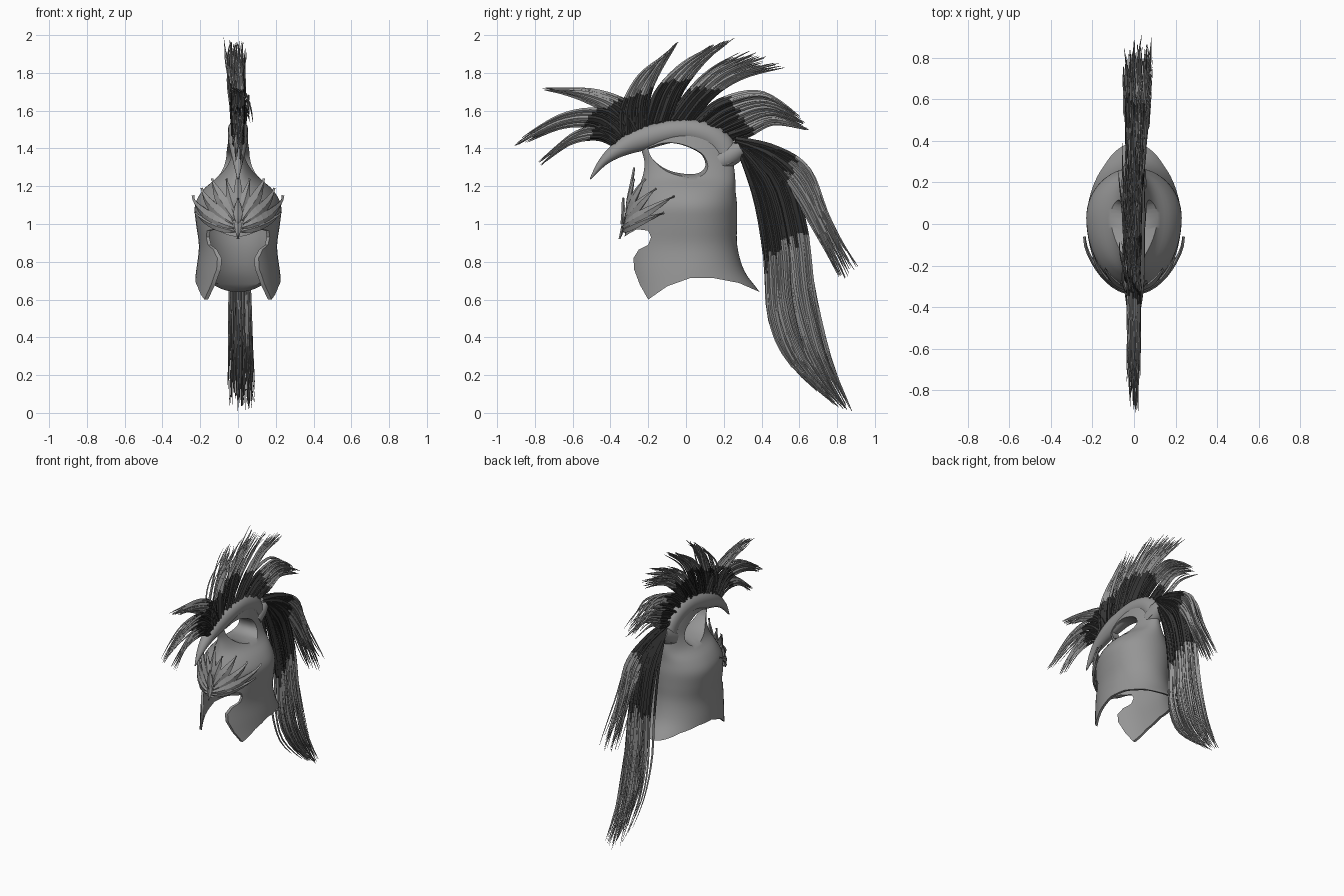
import bpy, bmesh, math, random
from mathutils import Vector

random.seed(4)
cube = bpy.data.objects.get("Cube")
if cube:
    bpy.data.objects.remove(cube, do_unlink=True)


def material(name, value):
    mat = bpy.data.materials.new(name)
    mat.use_nodes = True
    color = (value, value, value, 1)
    mat.diffuse_color = color
    mat.node_tree.nodes["Principled BSDF"].inputs["Base Color"].default_value = color
    return mat


STEEL = material("steel grey", 0.3)
LIGHT = material("light hair", 0.3)
DARK = material("dark hair", 0.035)


def make_object(name, bm, mats):
    bmesh.ops.recalc_face_normals(bm, faces=bm.faces)
    mesh = bpy.data.meshes.new(name)
    bm.to_mesh(mesh)
    bm.free()
    for mat in mats:
        mesh.materials.append(mat)
    obj = bpy.data.objects.new(name, mesh)
    bpy.context.collection.objects.link(obj)
    return obj


def activate(obj):
    bpy.ops.object.select_all(action="DESELECT")
    obj.select_set(True)
    bpy.context.view_layer.objects.active = obj


def smooth_shade(obj, angle=40):
    activate(obj)
    bpy.ops.object.shade_smooth_by_angle(angle=math.radians(angle))


def along(points, t):
    """Point at t on a smooth curve through the given tuples."""
    f = min(max(t, 0), 1) * (len(points) - 1)
    i = min(int(f), len(points) - 2)
    u = f - i
    p = [Vector(points[min(max(i + k, 0), len(points) - 1)]) for k in (-1, 0, 1, 2)]
    return 0.5 * (2 * p[1] + (p[2] - p[0]) * u
                  + (2 * p[0] - 5 * p[1] + 4 * p[2] - p[3]) * u ** 2
                  + (3 * p[1] - p[0] - 3 * p[2] + p[3]) * u ** 3)


def add_loft(bm, rings):
    """Skin closed rings and cap both ends."""
    loops = [[bm.verts.new(p) for p in ring] for ring in rings]
    n = len(loops[0])
    faces = []
    for a, b in zip(loops, loops[1:]):
        faces += [bm.faces.new((a[i], a[(i + 1) % n], b[(i + 1) % n], b[i]))
                  for i in range(n)]
    bm.faces.new(loops[0])
    bm.faces.new(loops[-1][::-1])
    return faces


def loft(name, rings):
    bm = bmesh.new()
    add_loft(bm, rings)
    return make_object(name, bm, [STEEL])


# Helmet body: height, front y, back y, half width
MID = 0.03
ROWS = [(0.52, -0.31, 0.47, 0.25), (0.64, -0.315, 0.39, 0.235),
        (0.75, -0.325, 0.31, 0.222), (0.88, -0.33, 0.272, 0.207),
        (1.0, -0.315, 0.27, 0.222), (1.1, -0.30, 0.27, 0.228),
        (1.18, -0.26, 0.262, 0.185), (1.25, -0.23, 0.26, 0.11),
        (1.33, -0.22, 0.25, 0.072), (1.42, -0.24, 0.235, 0.055),
        (1.5, -0.21, 0.19, 0.04), (1.53, -0.12, 0.1, 0.02)]


def body_ring(row, inset=0):
    z, front, back, half = row
    ring = []
    for i in range(64):
        a = math.tau * i / 64
        reach = (MID - front if math.cos(a) > 0 else back - MID) - inset
        ring.append(Vector(((half - inset) * math.sin(a), MID - reach * math.cos(a), z)))
    return ring


helmet = loft("helmet_shell", [body_ring(along(ROWS, i / 44)) for i in range(45)])
cavity = loft("cavity_cutter", [body_ring(along(ROWS[:7], i / 20 - 0.001), 0.016)
                                for i in range(21)])
for v in cavity.data.vertices:
    v.co.z -= 0.012

# Lower edge, cheek guards and face opening, cut from the side
EDGE = [(0.6, 0.62), (0.39, 0.64), (0.28, 0.688), (0.15, 0.713), (0.02, 0.713),
        (-0.1, 0.67), (-0.2, 0.6), (-0.245, 0.68), (-0.275, 0.76), (-0.278, 0.82),
        (-0.25, 0.865), (-0.2, 0.89), (-0.185, 0.93), (-0.2, 0.965),
        (-0.26, 0.972), (-0.3, 0.95), (-0.36, 0.91), (-0.6, 0.91), (-0.6, 0.4), (0.6, 0.4)]
opening = loft("opening_cutter", [[Vector((x, y, z)) for y, z in EDGE] for x in (-0.5, 0.5)])

# Flared window under the crest
WINDOW = [(-0.2, 1.4), (-0.12, 1.425), (-0.03, 1.42), (0.07, 1.375), (0.1, 1.32),
          (0.08, 1.28), (0.02, 1.265), (-0.09, 1.285), (-0.17, 1.34)]
outline = [along(WINDOW + WINDOW[:1], i / 36) for i in range(36)]
center = Vector((-0.03, 1.345))
rings = []
for x, grow in ((-0.2, 1.5), (-0.04, 1.02), (0.04, 1.02), (0.2, 1.5)):
    pts = [center + (p - center) * grow for p in outline]
    rings.append([Vector((x, p.x, p.y)) for p in pts])
window = loft("window_cutter", rings)

for cutter in (cavity, opening, window):
    cutter.hide_render = True
    mod = helmet.modifiers.new("cut", "BOOLEAN")
    mod.operation, mod.solver, mod.object = "DIFFERENCE", "EXACT", cutter
    activate(helmet)
    bpy.ops.object.modifier_apply(modifier=mod.name)
    bpy.data.objects.remove(cutter, do_unlink=True)
smooth_shade(helmet)

# Crest band with a pointed visor: top y, top z, bottom y, bottom z, half width
CREST = [(-0.51, 1.24, -0.505, 1.236, 0.004), (-0.46, 1.34, -0.42, 1.315, 0.026),
         (-0.38, 1.43, -0.33, 1.36, 0.042), (-0.25, 1.51, -0.22, 1.39, 0.052),
         (-0.03, 1.555, -0.04, 1.435, 0.054), (0.13, 1.535, 0.09, 1.41, 0.054),
         (0.24, 1.46, 0.14, 1.36, 0.052), (0.275, 1.34, 0.17, 1.29, 0.05)]
rings = []
for i in range(41):
    ty, tz, by, bz, half = along(CREST, i / 40)
    ring = []
    for k in range(16):
        a = math.tau * k / 16
        s = 0.5 + 0.5 * math.cos(a)
        ring.append(Vector((half * math.sin(a), by + (ty - by) * s, bz + (tz - bz) * s)))
    rings.append(ring)
smooth_shade(loft("crest_band", rings), 60)


# Brow feathers, wrapped around the front of the helmet
def on_shell(angle, z, lift):
    zs = z if z < 1.08 else 1.08 + (z - 1.08) / 2
    low = max(i for i, r in enumerate(ROWS) if r[0] <= zs)
    a, b = Vector(ROWS[low]), Vector(ROWS[low + 1])
    _, front, _, half = a.lerp(b, (zs - a[0]) / (b[0] - a[0]))
    return Vector(((half + lift) * math.sin(angle),
                   MID - (MID - front + lift) * math.cos(angle), z))


def feather(name, base, tip, width, lift, bow=0):
    a0, a1 = math.radians(base[0]), math.radians(tip[0])
    slope = Vector(((a1 - a0) * 0.28, tip[1] - base[1])).normalized()
    bm = bmesh.new()
    rows = []
    for i in range(11):
        t = i / 10
        w = width * math.sin(math.pi * min(0.04 + 0.96 * t ** 0.8, 0.995))
        a = a0 + (a1 - a0) * t
        z = base[1] + (tip[1] - base[1]) * t - bow * math.sin(math.pi * t)
        rows.append([bm.verts.new(on_shell(a - k * w * slope.y / 0.28, z + k * w * slope.x,
                                           lift + 0.01 * t + (0.008 if k == 0 else 0)))
                     for k in (-1, 0, 1)])
    for r, s in zip(rows, rows[1:]):
        for k in (0, 1):
            bm.faces.new((r[k], r[k + 1], s[k + 1], s[k]))
    obj = make_object(name, bm, [STEEL])
    obj.modifiers.new("thickness", "SOLIDIFY").thickness = 0.009


for side, label in ((1, "left"), (-1, "right")):
    for i, (start, end, width, lift, bow) in enumerate((
            ((3, 0.96), (66, 1.06), 0.024, 0.012, 0.012),
            ((4, 0.98), (75, 1.15), 0.032, 0.016, 0.025),
            ((6, 1.0), (56, 1.19), 0.034, 0.013, 0.015),
            ((5, 1.02), (40, 1.24), 0.036, 0.01, 0),
            ((2, 1.04), (17, 1.24), 0.03, 0.007, 0))):
        feather(f"brow_feather_{label}_{i}", (side * start[0], start[1]),
                (side * end[0], end[1]), width, lift, bow)
feather("brow_center_spike", (0, 1.02), (0, 1.3), 0.03, 0.006)
feather("brow_diamond", (0, 1.0), (0, 1.14), 0.026, 0.024)
feather("nose_point", (0, 1.04), (0, 0.92), 0.022, 0.014)


# Hair tufts: strands spread between two guide paths in the side plane
def tuft(name, edge_a, edge_b, count=24, spread=0.05, split=0.4, drift=0.0, size=0.011):
    bm = bmesh.new()
    for n in range(count):
        s = (n + random.random()) / count
        side, end = random.uniform(-1, 1), random.uniform(0.84, 1)
        phase, wave = random.uniform(0, 6), random.uniform(0.003, 0.01)
        radius = size * random.uniform(0.7, 1.3)
        steps, rings = 16, []
        cut = split + random.uniform(-0.02, 0.02)

        def spot(t):
            p = along(edge_a, t).lerp(along(edge_b, t), s)
            x = side * (0.028 + (spread - 0.028) * t) + drift * t
            wiggle = wave * math.sin(9 * t + phase) * t
            return Vector((x + wiggle, p.x + wiggle, p.y))

        for i in range(steps + 1):
            t = end * i / steps
            across = (spot(t + 0.01) - spot(t - 0.01)).normalized().cross((1, 0, 0))
            r = radius * (1 - 0.9 * (i / steps) ** 3)
            x = Vector((0.7 * r, 0, 0))
            rings.append([spot(t) + d for d in (x, across * r, -x, -across * r)])
        for i, face in enumerate(add_loft(bm, rings)):
            face.material_index = 1 if end * (i // 4) / steps < cut else 0
    make_object(name, bm, [LIGHT, DARK])


tuft("front_plume_low", [(-0.39, 1.42), (-0.48, 1.45), (-0.62, 1.42), (-0.78, 1.3)],
     [(-0.34, 1.47), (-0.45, 1.52), (-0.6, 1.48), (-0.78, 1.33)], 14, 0.02)
tuft("front_plume_middle", [(-0.38, 1.42), (-0.5, 1.51), (-0.68, 1.5), (-0.91, 1.4)],
     [(-0.3, 1.5), (-0.43, 1.6), (-0.66, 1.58), (-0.9, 1.43)], 18, 0.02)
tuft("front_plume_high", [(-0.34, 1.46), (-0.42, 1.58), (-0.56, 1.66), (-0.75, 1.71)],
     [(-0.2, 1.52), (-0.29, 1.64), (-0.49, 1.71), (-0.75, 1.72)], 20, 0.03)
tuft("crest_plume_front", [(-0.34, 1.46), (-0.34, 1.62), (-0.25, 1.78), (-0.09, 1.91)],
     [(-0.2, 1.52), (-0.19, 1.68), (-0.12, 1.84), (-0.04, 1.97)], 26, 0.05, 0.38, -0.02)
tuft("crest_plume_middle", [(-0.22, 1.52), (-0.16, 1.7), (-0.04, 1.83), (0.12, 1.94)],
     [(-0.08, 1.55), (-0.01, 1.72), (0.11, 1.87), (0.28, 2.0)], 28, 0.055, 0.42, -0.02)
tuft("crest_plume_rear", [(-0.1, 1.55), (0, 1.69), (0.13, 1.82), (0.32, 1.93)],
     [(0.04, 1.55), (0.15, 1.68), (0.32, 1.78), (0.56, 1.83)], 30, 0.055, 0.38, -0.01)
tuft("back_plume", [(0.04, 1.55), (0.18, 1.66), (0.4, 1.7), (0.6, 1.57)],
     [(0.24, 1.45), (0.33, 1.47), (0.47, 1.53), (0.66, 1.49)], 36, 0.06, 0.36, 0.02)
tuft("upper_tail", [(0.26, 1.43), (0.44, 1.33), (0.58, 1.15), (0.7, 0.93), (0.82, 0.68)],
     [(0.26, 1.45), (0.46, 1.41), (0.64, 1.3), (0.75, 1.05), (0.91, 0.78)],
     40, 0.06, 0.38, 0.04, 0.012)
tuft("main_tail", [(0.28, 1.4), (0.37, 1.13), (0.42, 0.84), (0.44, 0.5), (0.55, 0.26), (0.8, 0.03)],
     [(0.27, 1.44), (0.52, 1.3), (0.63, 1.0), (0.68, 0.65), (0.76, 0.3), (0.88, 0)],
     85, 0.075, 0.4, 0.02, 0.013)

# Socket that holds the tail
rings = []
for y, z, r in ((0.18, 1.33, 0.06), (0.25, 1.375, 0.058), (0.29, 1.4, 0.045)):
    rings.append([Vector((r * math.cos(math.tau * k / 20), y - 0.5 * r * math.sin(math.tau * k / 20),
                          z + 0.85 * r * math.sin(math.tau * k / 20))) for k in range(20)])
smooth_shade(loft("tail_socket", rings))
